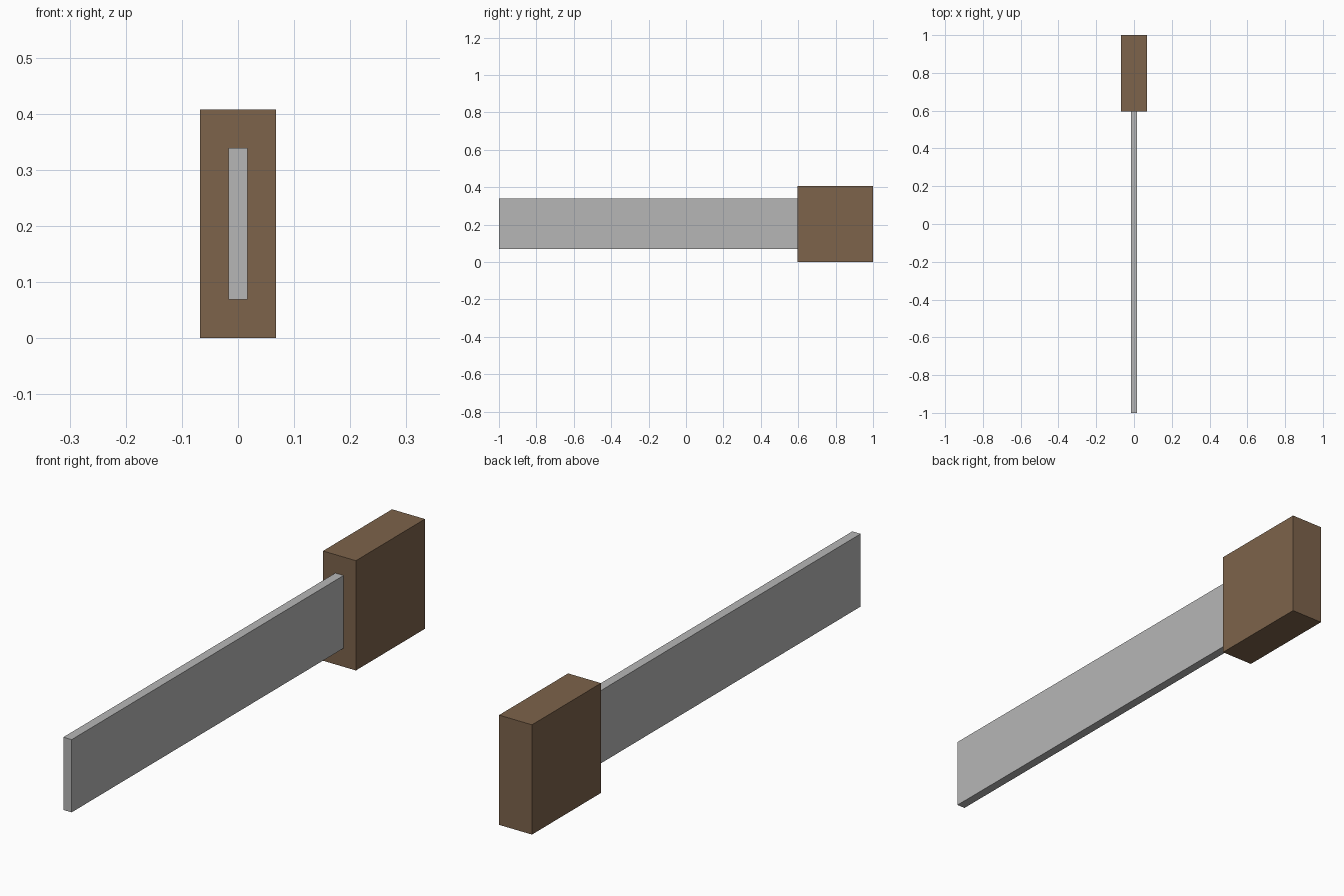
import bpy

cube = bpy.data.objects.get("Cube")
if cube:
    bpy.data.objects.remove(cube, do_unlink=True)


def make_material(name, rgb):
    mat = bpy.data.materials.new(name)
    mat.use_nodes = True
    color = (*rgb, 1)
    mat.diffuse_color = color
    mat.node_tree.nodes["Principled BSDF"].inputs["Base Color"].default_value = color
    return mat


def make_box(name, low, high, mat):
    center = [(a + b) / 2 for a, b in zip(low, high)]
    bpy.ops.mesh.primitive_cube_add(size=1, location=center)
    obj = bpy.context.object
    obj.name = name
    obj.scale = [b - a for a, b in zip(low, high)]
    bpy.ops.object.transform_apply(location=False, rotation=False, scale=True)
    obj.data.materials.append(mat)
    return obj


wood = make_material("brown wood", (0.205, 0.125, 0.07))
steel = make_material("grey steel", (0.47, 0.47, 0.47))

# Handle block at the back
make_box("handle", (-0.0676, 0.595, 0), (0.0676, 1, 0.4075), wood)

# Flat blade, its root against the handle
make_box("blade", (-0.017, -1, 0.069), (0.017, 0.595, 0.339), steel)
